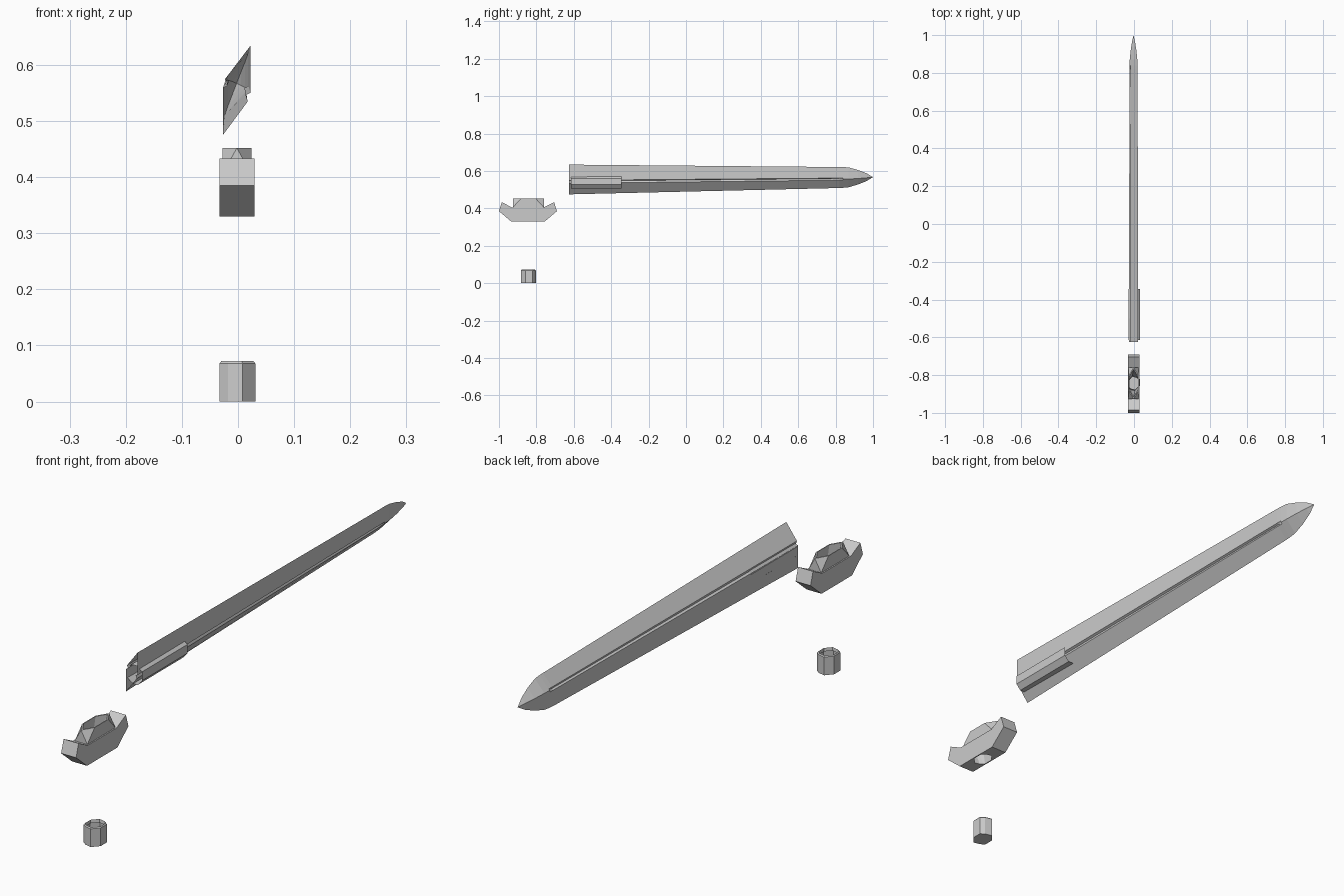
import bpy, bmesh
from mathutils import Vector

if "Cube" in bpy.data.objects:
    bpy.data.objects.remove(bpy.data.objects["Cube"])


def finish(bm, name):
    bmesh.ops.remove_doubles(bm, verts=bm.verts, dist=1e-5)
    bmesh.ops.recalc_face_normals(bm, faces=bm.faces)
    me = bpy.data.meshes.new(name)
    bm.to_mesh(me)
    bm.free()
    ob = bpy.data.objects.new(name, me)
    bpy.context.collection.objects.link(ob)
    return ob


def loft(name, rings, cap_start=False, cap_end=False):
    bm = bmesh.new()
    vs = [[bm.verts.new(p) for p in r] for r in rings]
    n = len(rings[0])
    for a, b in zip(vs, vs[1:]):
        for i in range(n):
            j = (i + 1) % n
            bm.faces.new((a[i], a[j], b[j], b[i]))
    if cap_start:
        bm.faces.new(vs[0])
    if cap_end:
        bm.faces.new(vs[-1])
    return finish(bm, name)


def hull(name, points):
    bm = bmesh.new()
    for p in points:
        bm.verts.new(p)
    bmesh.ops.convex_hull(bm, input=bm.verts)
    bmesh.ops.dissolve_limit(bm, angle_limit=0.01, verts=bm.verts, edges=bm.edges)
    return finish(bm, name)


def boolean(ob, other, op):
    m = ob.modifiers.new(op, 'BOOLEAN')
    m.object, m.operation, m.solver = other, op, 'EXACT'
    other.hide_render = True
    other.hide_viewport = True


# Skewed octagon shared by pommel, grip and guard socket
half_oct = [(-0.017, -0.034), (0.009, -0.040), (0.032, -0.014), (0.032, 0.023)]
octagon = half_oct + [(-x, -y) for x, y in half_oct]
CY = -0.843

# Pommel: closed below, open above with a thin bevelled lip
def pommel_ring(s, z):
    return [(-0.001 + x * s, CY + y * s, z) for x, y in octagon]

loft("pommel", [pommel_ring(1, 0), pommel_ring(1, 0.068),
                pommel_ring(0.9, 0.072), pommel_ring(0.85, 0.06)], cap_start=True)

# Guard: swept side profile
half = [(0.09, 0.33), (0.155, 0.385), (0.14, 0.433), (0.085, 0.405)]
profile = half + [(-y, z) for y, z in reversed(half)]
guard = loft("guard", [[(x, CY - 0.002 + y, z) for y, z in profile]
                       for x in (-0.033, 0.029)], True, True)

# Collar on the guard: rectangular foot rising to a pointed hexagon
hexagon = [(0, -0.083), (0.026, -0.04), (0.026, 0.04),
           (0, 0.083), (-0.026, 0.04), (-0.026, -0.04)]
foot = [(sx * 0.026, CY + sy * 0.083, z) for sx in (-1, 1) for sy in (-1, 1)
        for z in (0.39, 0.405)]
collar = hull("collar", [(x - 0.002, y, z) for x, y, z in
              foot + [(x, CY + y, 0.452) for x, y in hexagon]])
boolean(guard, collar, 'UNION')

# Socket running down through the guard
socket = hull("socket_cutter",
              [(x * 0.88 - 0.002, CY + y * 0.88, z) for x, y in hexagon for z in (0.452, 0.46)] +
              [(x * 0.85 - 0.002, CY + y * 0.9, z) for x, y in octagon for z in (0.32, 0.33)])
boolean(guard, socket, 'DIFFERENCE')

# Bake the guard and discard its helpers
bpy.context.view_layer.update()
baked = bpy.data.meshes.new_from_object(
    guard.evaluated_get(bpy.context.evaluated_depsgraph_get()))
guard.modifiers.clear()
guard.data = baked
for helper in (collar, socket):
    bpy.data.objects.remove(helper)

# Grip: open octagonal tube around the root of the blade
grip_half = [(-0.011, -0.035), (0.013, -0.035), (0.03, -0.015), (0.03, 0.018)]
grip_oct = grip_half + [(-x, -z) for x, z in grip_half]
loft("grip", [[(0.002 + x, y, 0.542 + z) for x, z in grip_oct] for y in (-0.615, -0.345)])

# Blade: tilted diamond section with a narrow fuller along both ridges
def blade_ring(y, top, bot, w, depth):
    c = Vector((-0.0025, (top + bot) / 2))
    h = (top - bot) / 2
    T, B = c + Vector((w, h)), c - Vector((w, h))
    L, R = c + Vector((-w, h * 0.17)), c + Vector((w, -h * 0.17))
    pts = []
    for edge, ridge, nxt in ((T, L, B), (B, R, T)):
        pts += [edge, ridge.lerp(edge, 0.1), ridge.lerp(c, depth), ridge.lerp(nxt, 0.1)]
    return [(p.x, y, p.y) for p in pts]

stations = [(-0.625, 0.634, 0.475, 0.0245, 0.35), (0.82, 0.621, 0.509, 0.0215, 0.35),
            (0.84, 0.621, 0.51, 0.021, 0), (0.87, 0.619, 0.513, 0.020, 0),
            (0.92, 0.605, 0.528, 0.015, 0), (0.965, 0.588, 0.546, 0.008, 0),
            (1.0, 0.567, 0.567, 0, 0)]
loft("blade", [blade_ring(*s) for s in stations])
